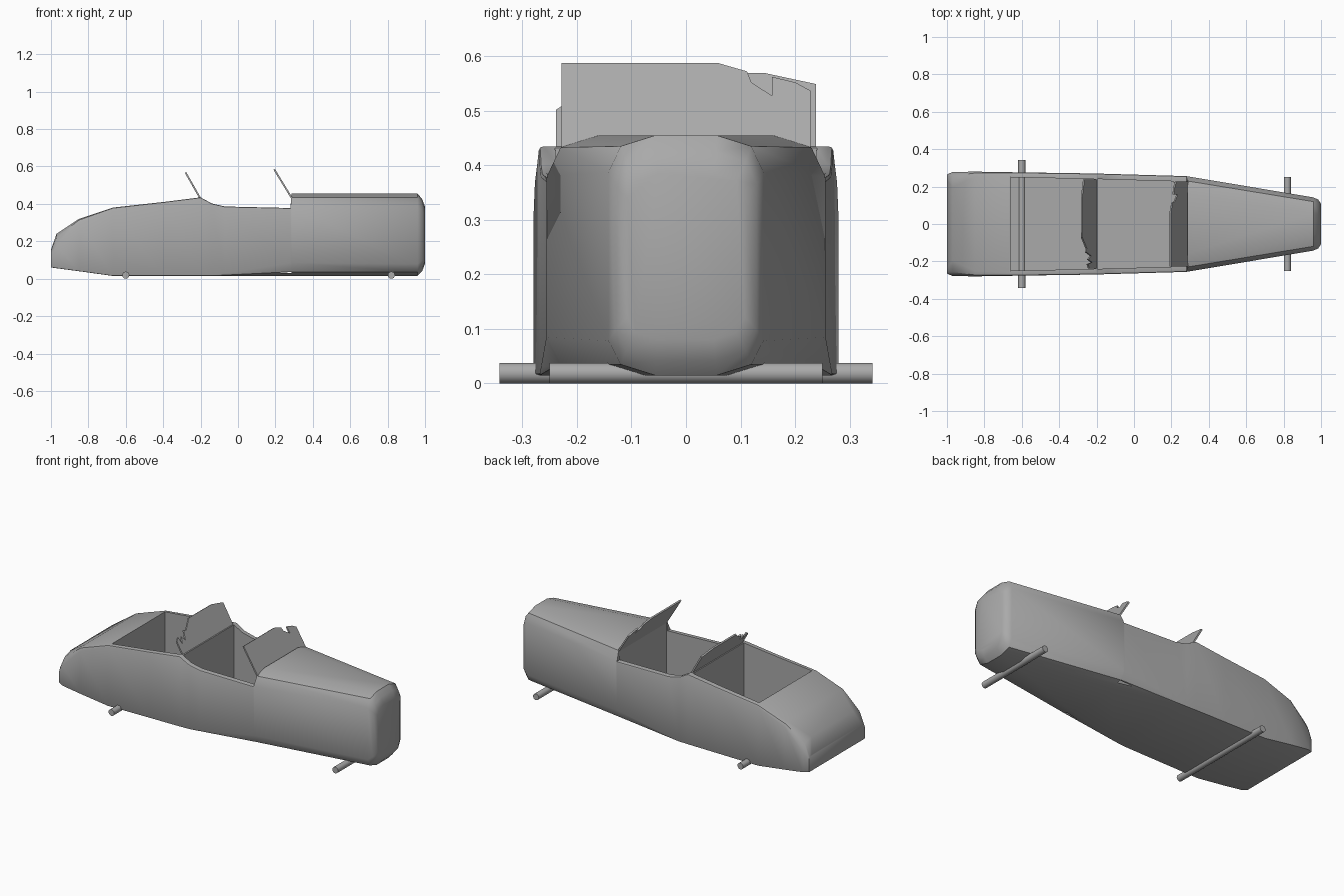
import bpy, bmesh
from math import radians
from mathutils import Matrix

cube = bpy.data.objects.get("Cube")
if cube:
    bpy.data.objects.remove(cube, do_unlink=True)

grey = bpy.data.materials.new("body grey")
grey.use_nodes = True
grey.diffuse_color = (0.4, 0.4, 0.4, 1)
grey.node_tree.nodes["Principled BSDF"].inputs["Base Color"].default_value = (0.4, 0.4, 0.4, 1)


def make(name, bm):
    bmesh.ops.recalc_face_normals(bm, faces=bm.faces)
    mesh = bpy.data.meshes.new(name)
    bm.to_mesh(mesh)
    bm.free()
    mesh.materials.append(grey)
    obj = bpy.data.objects.new(name, mesh)
    bpy.context.collection.objects.link(obj)
    return obj


def activate(obj):
    bpy.ops.object.select_all(action='DESELECT')
    obj.select_set(True)
    bpy.context.view_layer.objects.active = obj


def smooth(obj, angle=40):
    activate(obj)
    bpy.ops.object.shade_smooth_by_angle(angle=radians(angle))


def section(x, w, low, high, kb, kt):
    """Box section with two-step chamfers, scaled by kb below and kt above."""
    half = [(w - 0.095 * kb, low), (w - 0.025 * kb, low + 0.022 * kb),
            (w, low + 0.07 * kb), (w, high - 0.075 * kt),
            (w - 0.025 * kt, high - 0.022 * kt), (w - 0.095 * kt, high)]
    return [(x, y, z) for y, z in half] + [(x, -y, z) for y, z in reversed(half)]


def prism(bm, outline, low, high):
    """Upright prism over an outline of x, y points."""
    base = bm.faces.new([bm.verts.new((x, y, low)) for x, y in outline])
    top = bmesh.ops.extrude_face_region(bm, geom=[base])["geom"]
    bmesh.ops.translate(bm, vec=(0, 0, high - low),
                        verts=[v for v in top if isinstance(v, bmesh.types.BMVert)])


# Body shell: x, half width, bottom, top, lower chamfer, upper chamfer
stations = [
    (-1.0, 0.265, 0.06, 0.155, 0.05, 0.3),
    (-0.97, 0.278, 0.056, 0.24, 0.05, 0.85),
    (-0.85, 0.28, 0.04, 0.32, 0.05, 0.3),
    (-0.67, 0.277, 0.015, 0.38, 0.05, 0.15),
    (-0.4, 0.273, 0.015, 0.41, 0.05, 0.12),
    (-0.2, 0.27, 0.015, 0.435, 0.05, 0.1),
    (-0.14, 0.268, 0.015, 0.402, 0.05, 0.1),
    (-0.07, 0.266, 0.015, 0.386, 0.2, 0.1),
    (0.28, 0.256, 0.015, 0.378, 1, 0.1),
    (0.286, 0.255, 0.015, 0.455, 1, 1),
    (0.96, 0.142, 0.015, 0.455, 0.9, 0.9),
    (0.985, 0.13, 0.042, 0.425, 0.8, 0.8),
    (1.0, 0.108, 0.08, 0.385, 0.6, 0.6),
]
bm = bmesh.new()
rings = [[bm.verts.new(p) for p in section(*s)] for s in stations]
for a, b in zip(rings, rings[1:]):
    for i in range(len(a)):
        j = (i + 1) % len(a)
        bm.faces.new((a[i], a[j], b[j], b[i]))
bm.faces.new(rings[0])
bm.faces.new(rings[-1])
body = make("body_shell", bm)

# Two open cockpits, leaving a bulkhead between them
bm = bmesh.new()
for back, front, wb, wf in ((-0.66, -0.215, 0.25, 0.24), (-0.195, 0.286, 0.24, 0.226)):
    prism(bm, [(back, -wb), (front, -wf), (front, wf), (back, wb)], 0.03, 0.8)
cutter = make("cockpit_cutter", bm)
cutter.hide_render = True
mod = body.modifiers.new("cockpits", 'BOOLEAN')
mod.operation = 'DIFFERENCE'
mod.solver = 'EXACT'
mod.object = cutter
activate(body)
bpy.ops.object.modifier_apply(modifier=mod.name)
bpy.data.objects.remove(cutter, do_unlink=True)
smooth(body)


# Raked windscreens with broken top edges, outlined in y and z
def windscreen(name, foot_x, foot_z, rake, outline):
    bm = bmesh.new()
    bm.faces.new([bm.verts.new((foot_x - (z - foot_z) * rake, y, z)) for y, z in outline])
    obj = make(name, bm)
    mod = obj.modifiers.new("thickness", 'SOLIDIFY')
    mod.thickness = 0.009
    mod.offset = 0
    activate(obj)
    bpy.ops.object.modifier_apply(modifier=mod.name)


windscreen("front_windscreen", 0.288, 0.43, 0.61, [
    (-0.228, 0.425), (-0.228, 0.585), (0.06, 0.585), (0.112, 0.57), (0.12, 0.55),
    (0.158, 0.525), (0.158, 0.56), (0.2, 0.55), (0.228, 0.535), (0.228, 0.425)])
windscreen("rear_windscreen", -0.202, 0.43, 0.57, [
    (-0.238, 0.425), (-0.238, 0.5), (-0.215, 0.515), (-0.205, 0.475), (-0.19, 0.51),
    (-0.17, 0.485), (-0.15, 0.53), (-0.13, 0.525), (-0.07, 0.568), (0.145, 0.567),
    (0.238, 0.547), (0.238, 0.425)])

# Axles
for name, x, reach in (("front_axle", 0.82, 0.25), ("rear_axle", -0.6, 0.342)):
    bm = bmesh.new()
    bmesh.ops.create_cone(bm, cap_ends=True, segments=16, radius1=0.019, radius2=0.019,
                          depth=2 * reach, matrix=Matrix.Translation((x, 0, 0.019))
                          @ Matrix.Rotation(radians(90), 4, 'X'))
    smooth(make(name, bm))
